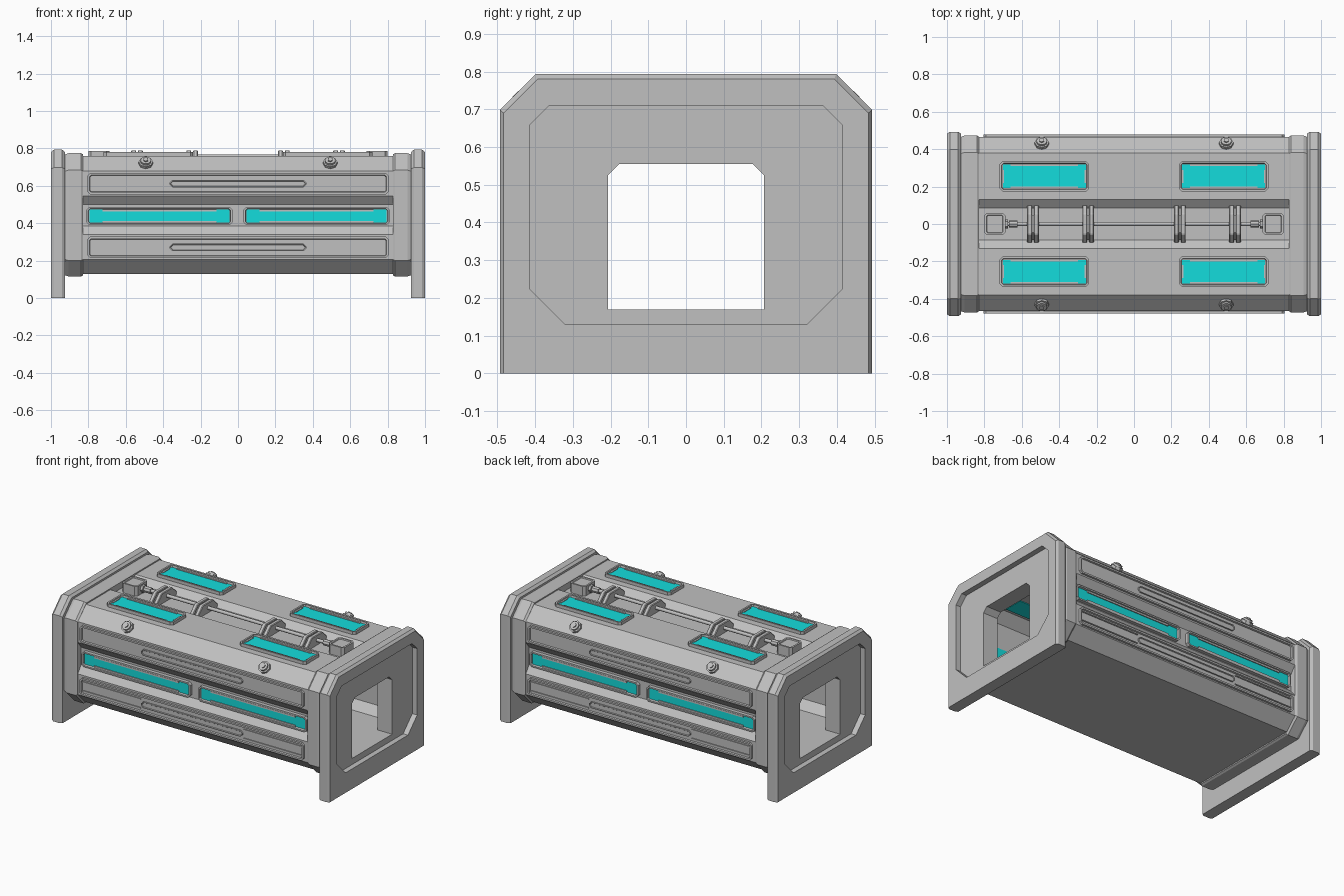
import bpy, bmesh, math
from mathutils import Matrix, Vector

if "Cube" in bpy.data.objects:
    bpy.data.objects.remove(bpy.data.objects["Cube"])


def material(name, rgb):
    m = bpy.data.materials.new(name)
    m.use_nodes = True
    m.diffuse_color = (*rgb, 1)
    m.node_tree.nodes["Principled BSDF"].inputs["Base Color"].default_value = (*rgb, 1)
    return m


GREY = material("grey metal", (0.53, 0.53, 0.53))
CYAN = material("cyan glass", (0.007, 0.72, 0.72))


def finish(name, bm, mat, mirror="", bevel=0):
    """Turn a bmesh into an object, mirrored about the named world axes."""
    me = bpy.data.meshes.new(name)
    bm.to_mesh(me)
    bm.free()
    me.materials.append(mat)
    ob = bpy.data.objects.new(name, me)
    bpy.context.collection.objects.link(ob)
    if bevel:
        b = ob.modifiers.new("Bevel", "BEVEL")
        b.width, b.segments = bevel, 1
    if mirror:
        m = ob.modifiers.new("Mirror", "MIRROR")
        m.use_axis = ["X" in mirror, "Y" in mirror, False]
        m.use_mirror_merge = False
    return ob


def octagon(hw, z0, z1, top, bottom=0):
    """Cross-section in y and z with cut corners."""
    half = [(hw - bottom, z0), (hw, z0 + bottom), (hw, z1 - top), (hw - top, z1)]
    return half + [(-y, z) for y, z in reversed(half)]


def loft(name, rings, mode="open", mirror="", flip=False, bevel=0):
    """Join (x, section) rings; mode is open, capped or cyclic."""
    bm = bmesh.new()
    loops = [[bm.verts.new((x, y, z)) for y, z in sec] for x, sec in rings]
    n = len(loops[0])
    pairs = list(zip(loops, loops[1:]))
    if mode == "cyclic":
        pairs.append((loops[-1], loops[0]))
    for a, b in pairs:
        for i in range(n):
            j = (i + 1) % n
            bm.faces.new((a[i], a[j], b[j], b[i]))
    if mode == "capped":
        bm.faces.new(loops[0])
        bm.faces.new(loops[-1])
    bmesh.ops.remove_doubles(bm, verts=bm.verts, dist=1e-5)
    bmesh.ops.dissolve_degenerate(bm, edges=bm.edges, dist=1e-5)
    bmesh.ops.recalc_face_normals(bm, faces=bm.faces)
    if flip:
        bmesh.ops.reverse_faces(bm, faces=bm.faces)
    return finish(name, bm, GREY, mirror, bevel)


def box(name, x, y, z, mat=GREY, mirror="", bevel=0, out=None, rim=0, depth=0):
    """Box from x, y, z ranges; the face toward `out` may get a sunken inset."""
    bm = bmesh.new()
    bmesh.ops.create_cube(bm, size=1)
    for v in bm.verts:
        v.co = [r[0] if c < 0 else r[1] for c, r in zip(v.co, (x, y, z))]
    if out:
        d = Vector(out)
        bmesh.ops.bevel(bm, geom=[e for e in bm.edges if abs((e.verts[0].co - e.verts[1].co).dot(d)) > 1e-4],
                        offset=0.015, segments=1, affect="EDGES")
        bm.normal_update()
        face = [f for f in bm.faces if f.normal.dot(d) > 0.9]
        bmesh.ops.inset_region(bm, faces=face, thickness=rim)
        bmesh.ops.inset_region(bm, faces=face, thickness=0.003, depth=-depth)
    return finish(name, bm, mat, mirror, bevel)


def cylinder(name, radius, length, centre, rot, sides=12, mirror=""):
    bm = bmesh.new()
    mat = Matrix.Translation(centre) @ rot
    bmesh.ops.create_cone(bm, cap_ends=True, segments=sides, radius1=radius,
                          radius2=radius, depth=length, matrix=mat)
    ob = finish(name, bm, GREY, mirror)
    bpy.context.view_layer.objects.active = ob
    ob.select_set(True)
    bpy.ops.object.shade_smooth_by_angle(angle=math.radians(35))
    ob.select_set(False)
    return ob


# Hull with side grooves and a top channel, and the inner corridor lining
half = [(0.39, 0.13), (0.465, 0.205), (0.465, 0.34), (0.43, 0.385), (0.43, 0.5),
        (0.465, 0.545), (0.465, 0.68), (0.38, 0.76), (0.13, 0.76), (0.085, 0.725)]
hull = half + [(-y, z) for y, z in reversed(half)]
loft("hull", [(-0.84, hull), (0.84, hull)])
lining = octagon(0.4, 0.17, 0.7, 0.06, 0.05)
loft("corridor_lining", [(-0.83, lining), (0.83, lining)], flip=True)

# End frames: doorway, sunken face, outer frame and collar in one closed ring
door = octagon(0.207, 0.17, 0.555, 0.03)
sunken = octagon(0.415, 0.13, 0.71, 0.053, 0.095)
frame_face = octagon(0.483, 0, 0.78, 0.09)
frame = octagon(0.493, 0, 0.793, 0.095)
collar = octagon(0.473, 0.115, 0.775, 0.09, 0.085)
collar_edge = octagon(0.466, 0.122, 0.768, 0.09, 0.085)
loft("end_frame", [(0.83, lining), (0.86, lining), (0.86, door), (0.965, door), (0.965, sunken),
                   (1, sunken), (1, frame_face), (0.985, frame), (0.94, frame),
                   (0.925, frame_face), (0.925, collar_edge), (0.905, collar),
                   (0.84, collar), (0.828, collar_edge)], "cyclic", "X")

# Long side panels, each with a raised bar and end rails
for label, z0, z1 in (("lower", 0.213, 0.328), ("upper", 0.555, 0.668)):
    mid = (z0 + z1) / 2
    box(label + "_side_panel", (-0.805, 0.805), (-0.479, -0.455), (z0, z1),
        mirror="Y", out=(0, -1, 0), rim=0.012, depth=0.01)
    box(label + "_panel_bar", (-0.365, 0.365), (-0.478, -0.46), (mid - 0.02, mid + 0.02),
        mirror="Y", out=(0, -1, 0), rim=0.005, depth=0.004)
for z in (0.24, 0.298):
    box("lower_panel_rail", (0.37, 0.79), (-0.475, -0.46), (z, z + 0.006), mirror="XY")

# Side windows: frame, glass through the wall, and lips along the glass
box("side_window_frame", (0.03, 0.81), (-0.453, -0.42), (0.39, 0.487),
    mirror="XY", out=(0, -1, 0), rim=0.01, depth=0.014)
box("side_window_glass", (0.045, 0.795), (-0.442, -0.395), (0.404, 0.473), CYAN, "XY")
for z in (0.402, 0.463):
    box("side_window_lip", (0.115, 0.725), (-0.448, -0.43), (z, z + 0.011), mirror="XY")

# Roof windows
box("roof_window_frame", (0.24, 0.718), (0.175, 0.335), (0.75, 0.78),
    mirror="XY", out=(0, 0, 1), rim=0.011, depth=0.012)
box("roof_window_glass", (0.257, 0.701), (0.192, 0.318), (0.695, 0.77), CYAN, "XY")
for y in (0.188, 0.309):
    box("roof_window_lip", (0.3, 0.66), (y, y + 0.012), (0.76, 0.774), mirror="XY")
for x in (0.253, 0.694):
    box("roof_window_end_lip", (x, x + 0.011), (0.22, 0.29), (0.76, 0.774), mirror="XY")

# Roof pipe with couplings and end boxes
along_x = Matrix.Rotation(math.pi / 2, 4, "Y")
cylinder("roof_pipe", 0.011, 1.4, (0, 0, 0.757), along_x)
cylinder("pipe_coupling", 0.02, 0.045, (0.645, 0, 0.757), along_x, 8, "X")
cylinder("pipe_nut", 0.025, 0.015, (0.68, 0, 0.757), along_x, 6, "X")
box("pipe_end_box", (0.688, 0.8), (-0.06, 0.06), (0.715, 0.787), mirror="X",
    out=(0, 0, 1), rim=0.012, depth=0.006)

# Paired arched clamps over the pipe
arch = octagon(0.1, 0.715, 0.79, 0.045)
core = octagon(0.085, 0.715, 0.78, 0.04)
for x in (0.245, 0.54):
    for dx in (-0.018, 0.018):
        c = x + dx
        loft("pipe_clamp", [(c - 0.013, arch), (c + 0.013, arch)], "capped", "X", bevel=0.004)
    loft("clamp_core", [(x - 0.01, core), (x + 0.01, core)], "capped", "X")

# Bolts on the sloped roof edges
tilt = Matrix.Rotation(math.radians(43), 4, "X")
normal = tilt @ Vector((0, 0, 1))
seat = Vector((0.493, -0.426, 0.717))
cylinder("bolt_base", 0.038, 0.02, seat + normal * 0.006, tilt, 8, "XY")
cylinder("bolt_ring", 0.028, 0.016, seat + normal * 0.02, tilt, 12, "XY")
cylinder("bolt_head", 0.015, 0.014, seat + normal * 0.028, tilt, 6, "XY")
